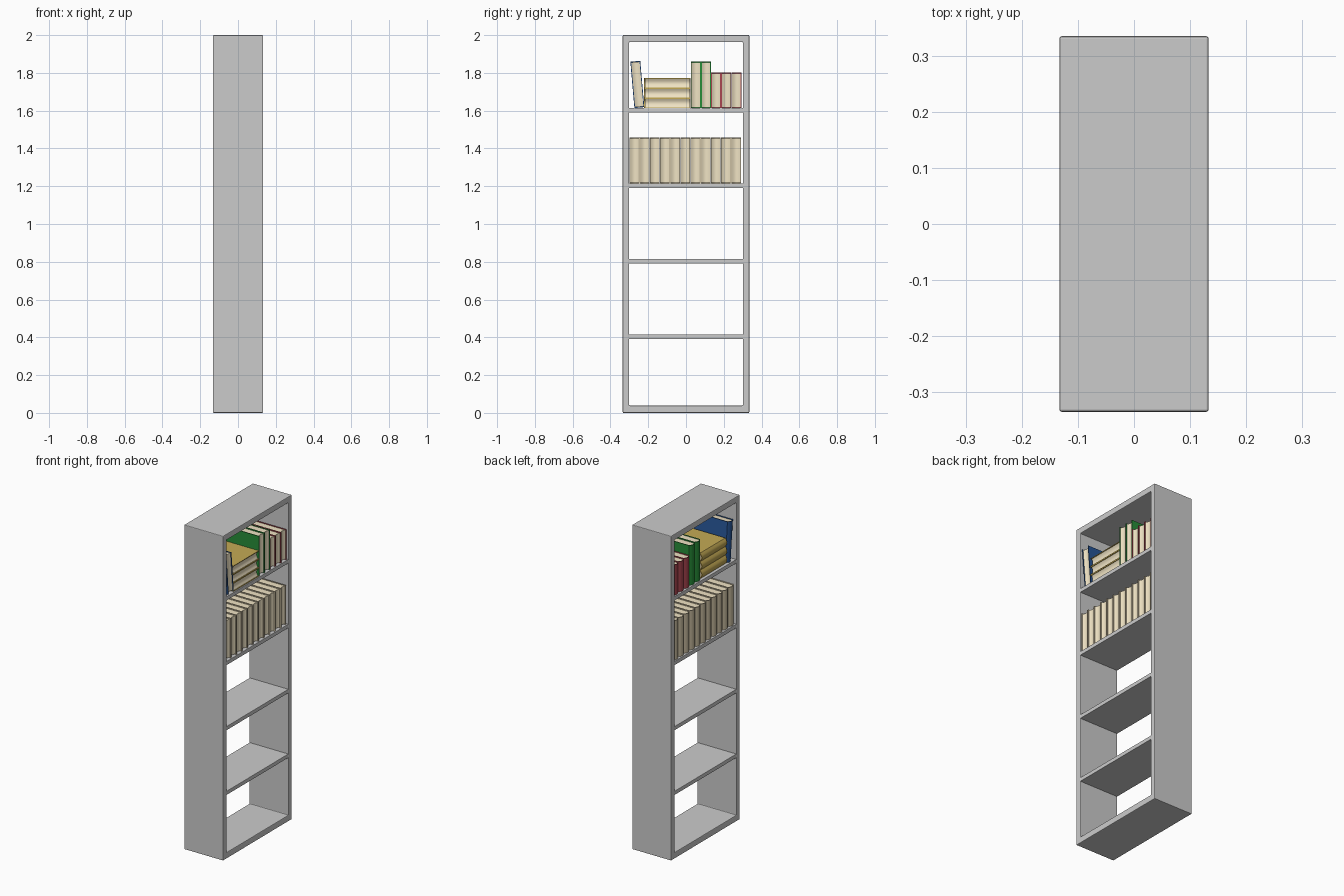
import bpy, bmesh, math

if "Cube" in bpy.data.objects:
    bpy.data.objects.remove(bpy.data.objects["Cube"])

W, D, H = 0.335, 0.133, 2.0      # half width (y), half depth (x), height
T, COVER = 0.0525, 0.004         # book thickness, cover board thickness
HALF = 0.125                     # half depth of a book


def material(name, rgb):
    m = bpy.data.materials.new(name)
    m.diffuse_color = (*rgb, 1)
    m.use_nodes = True
    m.node_tree.nodes["Principled BSDF"].inputs["Base Color"].default_value = m.diffuse_color
    return m


def prism(name, profile, lo, hi, axis="z", mat=None, bevel=0):
    """Extrude a closed 2D profile: (x, y) along z, or (y, z) along x."""
    bm = bmesh.new()
    place = (lambda p: (p[0], p[1], lo)) if axis == "z" else (lambda p: (lo, p[0], p[1]))
    face = bm.faces.new([bm.verts.new(place(p)) for p in profile])
    new = bmesh.ops.extrude_face_region(bm, geom=[face])["geom"]
    step = (0, 0, hi - lo) if axis == "z" else (hi - lo, 0, 0)
    bmesh.ops.translate(bm, vec=step, verts=[v for v in new if isinstance(v, bmesh.types.BMVert)])
    bmesh.ops.recalc_face_normals(bm, faces=bm.faces)
    me = bpy.data.meshes.new(name)
    bm.to_mesh(me)
    bm.free()
    ob = bpy.data.objects.new(name, me)
    bpy.context.collection.objects.link(ob)
    if mat:
        me.materials.append(mat)
    if bevel:
        b = ob.modifiers.new("Bevel", "BEVEL")
        b.width, b.segments = bevel, 2
    return ob


def smooth(ob):
    bpy.ops.object.select_all(action="DESELECT")
    ob.select_set(True)
    bpy.context.view_layer.objects.active = ob
    bpy.ops.object.shade_smooth_by_angle(angle=math.radians(35))


def rect(y0, y1, z0, z1):
    return [(y0, z0), (y1, z0), (y1, z1), (y0, z1)]


def arc(x_edge, half, bulge, n=8):
    """Shallow curve from +half to -half, bulging towards -x."""
    return [(x_edge - bulge * math.cos(math.pi / 2 * s), half * s * -1)
            for s in [-1 + 2 * i / n for i in range(n + 1)]]


def book(name, height, mat, loc, rot=(0, 0, 0)):
    """Book standing on its local origin, rounded spine at -x, pages at +x."""
    h, b = T / 2, 0.012
    outer = [(HALF, h)] + arc(-HALF + b, h, b) + [(HALF, -h)]
    inner = [(HALF, h - COVER)] + arc(-HALF + b + COVER, h - COVER, b) + [(HALF, -h + COVER)]
    cover = prism(name + "_cover", outer + inner[::-1], 0, height, mat=mat)
    fore = arc(HALF - 0.004, h - COVER, 0.008)
    pages = prism(name + "_pages", inner[1:-1] + fore[::-1], 0.004, height - 0.004, mat=paper)
    for ob in (cover, pages):
        ob.location, ob.rotation_euler = loc, rot
        smooth(ob)


paper = material("paper", (0.87, 0.77, 0.55))
tan = material("tan_cover", (0.60, 0.52, 0.36))
gold = material("gold_cover", (0.55, 0.40, 0.09))
green = material("green_cover", (0.02, 0.27, 0.04))
red = material("red_cover", (0.40, 0.06, 0.08))
blue = material("blue_cover", (0.02, 0.09, 0.30))

# Outer case: a board with the opening cut out, as four mitred walls in one mesh
bm = bmesh.new()
rings = [[bm.verts.new((x, *p)) for p in r] for x in (-D, D)
         for r in (rect(-W, W, 0, H), rect(-0.301, 0.301, 0.038, 1.963))]
o0, i0, o1, i1 = rings
for k in range(4):
    j = (k + 1) % 4
    for a, b in ((o0, i0), (i0, i1), (i1, o1), (o1, o0)):
        bm.faces.new((a[k], a[j], b[j], b[k]))
bmesh.ops.recalc_face_normals(bm, faces=bm.faces)
mesh = bpy.data.meshes.new("case")
bm.to_mesh(mesh)
bm.free()
case = bpy.data.objects.new("case", mesh)
bpy.context.collection.objects.link(case)
bev = case.modifiers.new("Bevel", "BEVEL")
bev.width, bev.segments = 0.004, 2

# Shelves
for i, z in enumerate((0.403, 0.802, 1.203, 1.602)):
    prism(f"shelf_{i + 1}", rect(-0.303, 0.303, z - 0.012, z + 0.012), -D + 0.001, D - 0.001,
          axis="x", bevel=0.002)

# Full row of tan books
PITCH = 0.0538
for i in range(11):
    book(f"tan_book_{i + 1}", 0.242, tan, (0, -0.273 + i * PITCH, 1.215))

# Top shelf: leaning book, flat stack, two tall and three short books
TOP = 1.614
book("leaning_book", 0.246, blue, (0, -0.247, TOP + 0.0024), (math.radians(5), 0, 0))
for i in range(3):
    book(f"stacked_book_{i + 1}", 0.246, gold, (0, 0.024, TOP + T / 2 + i * (T + 0.0003)),
         (math.pi / 2, 0, 0))
for i in range(2):
    book(f"tall_book_{i + 1}", 0.246, green, (0, 0.052 + i * PITCH, TOP))
for i in range(3):
    book(f"short_book_{i + 1}", 0.187, red, (0, 0.159 + i * PITCH, TOP))
